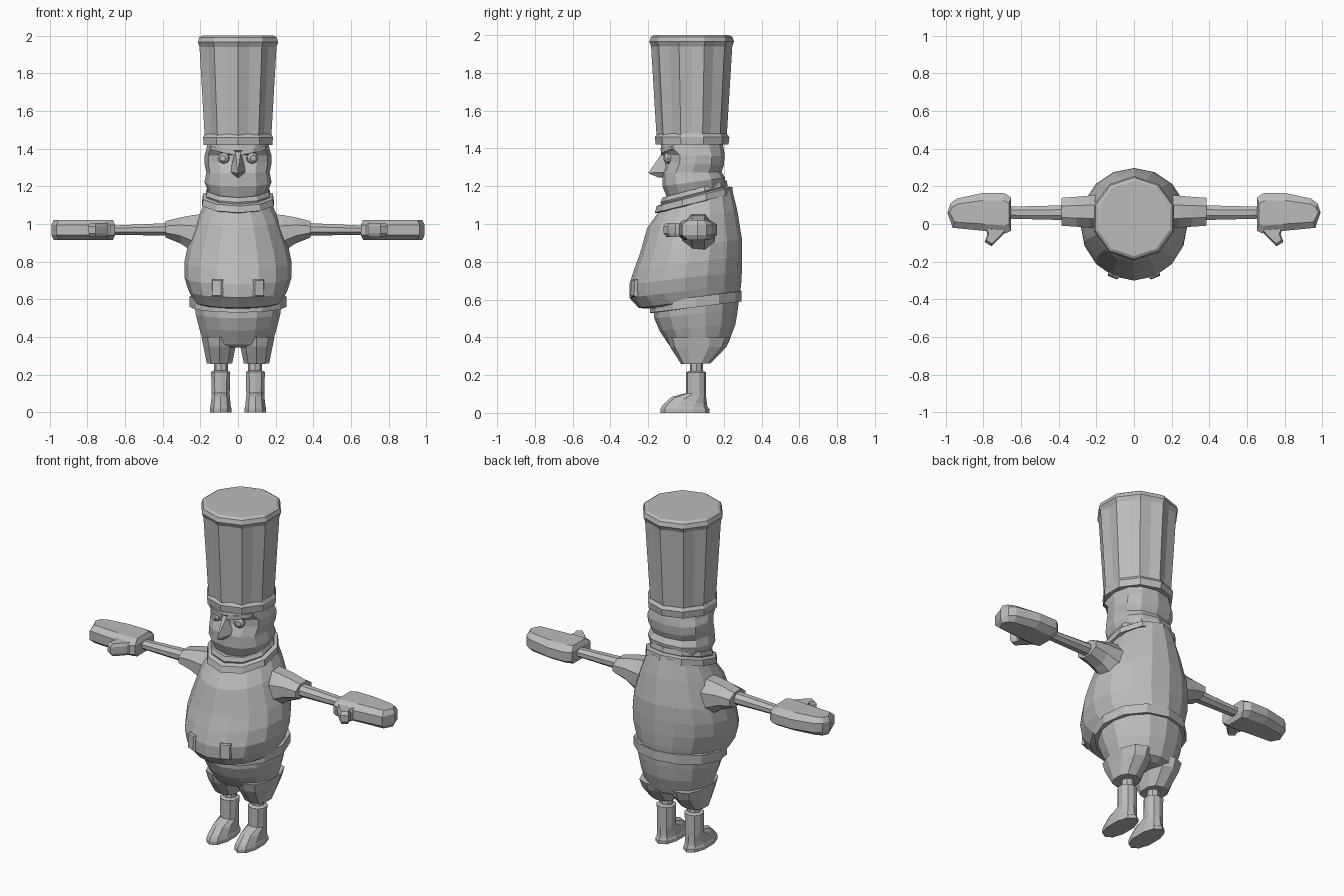
import bpy, math
from mathutils import Vector, Matrix

grey = bpy.data.materials.new("plain_grey")
grey.diffuse_color = (0.5, 0.5, 0.5, 1)


def mesh(name, verts, faces):
    me = bpy.data.meshes.new(name)
    me.from_pydata([tuple(v) for v in verts], [], faces)
    me.materials.append(grey)
    ob = bpy.data.objects.new(name, me)
    bpy.context.collection.objects.link(ob)
    bpy.context.view_layer.objects.active = ob
    bpy.ops.object.mode_set(mode='EDIT')
    bpy.ops.mesh.select_all(action='SELECT')
    bpy.ops.mesh.normals_make_consistent(inside=False)
    bpy.ops.object.mode_set(mode='OBJECT')
    return ob


def loft(name, rings):
    """Skin a list of equal-length rings and cap both ends."""
    n = len(rings[0])
    faces = [(r * n + i, r * n + (i + 1) % n, (r + 1) * n + (i + 1) % n, (r + 1) * n + i)
             for r in range(len(rings) - 1) for i in range(n)]
    faces += [tuple(range(n)), tuple(range((len(rings) - 1) * n, len(rings) * n))]
    return mesh(name, [v for r in rings for v in r], faces)


def ring(yf, zf, yb, zb, w, n=16, cx=0, power=1):
    """Tilted oval from a front point to a back point, with half width w."""
    out = []
    for i in range(n):
        a = 2 * math.pi * i / n
        s, c = math.sin(a), math.cos(a)
        s = math.copysign(abs(s) ** power, s)
        c = math.copysign(abs(c) ** power, c)
        out.append((cx + w * s, (yf + yb) / 2 + c * (yb - yf) / 2,
                    (zf + zb) / 2 + c * (zb - zf) / 2))
    return out


def ovals(name, rows, n=16, cx=0, power=1):
    return loft(name, [ring(*r, n=n, cx=cx, power=power) for r in rows])


# Torso with hanging belly
ovals("torso", [(-.14, 1.07, .245, 1.18, .17), (-.205, .98, .272, 1.07, .218),
                (-.245, .84, .296, .92, .268), (-.275, .76, .297, .83, .285),
                (-.30, .68, .296, .75, .284), (-.30, .61, .292, .68, .262),
                (-.25, .555, .285, .625, .235), (-.17, .55, .27, .61, .22)])

# Belt
ovals("belt", [(-.17, .53, .275, .59, .235), (-.19, .53, .295, .59, .257),
               (-.19, .585, .295, .645, .257), (-.17, .585, .275, .645, .235)], n=12)

# Trousers: hips and two short legs
ovals("trouser_hips", [(-.17, .54, .28, .60, .235), (-.168, .50, .275, .55, .23),
                       (-.14, .435, .262, .47, .212), (-.09, .36, .225, .37, .185),
                       (-.06, .345, .19, .35, .13)], n=14)

# Collar: lower flange and upper band
ovals("collar_lower", [(-.14, 1.055, .225, 1.155, .17), (-.165, 1.06, .25, 1.16, .2),
                       (-.155, 1.095, .245, 1.195, .195), (-.12, 1.11, .21, 1.20, .165)], n=10)
ovals("collar_upper", [(-.125, 1.09, .215, 1.19, .165), (-.135, 1.115, .22, 1.205, .178),
                       (-.125, 1.14, .215, 1.23, .17), (-.1, 1.14, .19, 1.23, .14)], n=10)

# Head
ovals("head", [(-.09, 1.08, .19, 1.18, .145), (-.10, 1.14, .205, 1.21, .16),
               (-.125, 1.20, .208, 1.245, .178), (-.125, 1.27, .188, 1.275, .168),
               (-.10, 1.33, .20, 1.31, .178), (-.10, 1.365, .205, 1.36, .178),
               (-.135, 1.39, .20, 1.40, .168), (-.13, 1.44, .19, 1.44, .16)],
      n=12, power=.85)

# Nose
mesh("nose", [(-.014, -.12, 1.385), (.014, -.12, 1.385), (-.043, -.10, 1.275), (.043, -.10, 1.275),
              (0, -.20, 1.27), (0, -.145, 1.245), (0, -.09, 1.25)],
     [(0, 1, 4), (0, 4, 2), (1, 3, 4), (2, 4, 5), (3, 5, 4), (2, 5, 6), (3, 6, 5),
      (0, 2, 6), (0, 6, 1), (1, 6, 3)])

# Pleated hat
def pleat(z, r, depth):
    return [((r - depth * (i % 2)) * math.sin(math.pi * i / 10),
             .03 + (r - depth * (i % 2)) * math.cos(math.pi * i / 10), z) for i in range(20)]


loft("hat_crown", [pleat(1.45, .185, .016), pleat(1.94, .215, .018),
                   pleat(1.965, .224, .011), pleat(1.99, .216, .011), pleat(2.0, .20, .01)])
ovals("hat_band", [(-.14, 1.42, .20, 1.42, .17), (-.16, 1.42, .225, 1.42, .192),
                   (-.165, 1.46, .23, 1.46, .195), (-.15, 1.478, .215, 1.478, .185)], n=10)

for side, s in (("left", 1), ("right", -1)):
    # Eye and slanted brow
    m = Matrix.Translation((s * .075, -.09, 1.35)) @ Matrix.Rotation(s * .25, 4, 'Z')
    loft(side + "_eye", [[m @ Vector((r * math.cos(k * math.pi / 4), y, r * math.sin(k * math.pi / 4)))
                          for k in range(8)] for y, r in ((.04, .032), (-.012, .03), (-.026, .016))])
    loft(side + "_brow", [[(s * x, y, z + h), (s * x, y + .05, z + h),
                           (s * x, y + .05, z - h), (s * x, y, z - h)]
                          for x, y, z, h in ((.012, -.132, 1.375, .011), (.08, -.125, 1.39, .012),
                                             (.145, -.075, 1.405, .008))])

    # Pocket flap on the belly
    m = Matrix.Translation((s * .105, -.262, .66)) @ Matrix.Rotation(s * .38, 4, 'Z') \
        @ Matrix.Rotation(-.06, 4, 'X')
    loft(side + "_pocket", [[m @ Vector((x * w, y, z * h)) for x, z in ((-1, -1), (1, -1), (1, 1), (-1, 1))]
                            for y, w, h in ((.05, .03, .046), (-.014, .03, .046), (-.022, .025, .04))])

    # Trouser leg
    ovals(side + "_trouser_leg", [(-.10, .40, .235, .40, .1), (-.085, .35, .215, .35, .089),
                                  (-.025, .258, .13, .262, .07)], n=10, cx=s * .098, power=.85)

    # Ankle and boot
    ovals(side + "_ankle", [(.02, .20, .09, .20, .037), (.02, .28, .09, .28, .037)], n=8, cx=s * .09)
    ovals(side + "_boot", [(-.135, 0, .125, 0, .06), (-.135, .02, .125, .02, .06),
                           (-.125, .04, .118, .025, .056), (-.075, .085, .112, .04, .052),
                           (.0, .105, .106, .09, .05), (.0, .215, .106, .215, .053),
                           (.02, .222, .09, .222, .037)], n=10, cx=s * .092, power=.9)

    # Sleeve and forearm: octagons along x
    def tube(name, rows):
        loft(name, [[(s * x, y + ry * math.cos(math.pi * (k + .5) / 4),
                      z + rz * math.sin(math.pi * (k + .5) / 4)) for k in range(8)]
                    for x, y, z, ry, rz in rows])

    tube(side + "_sleeve", [(.16, .065, .935, .10, .13), (.24, .065, .95, .092, .105),
                            (.305, .065, .966, .086, .075), (.385, .065, .972, .08, .047),
                            (.385, .065, .972, .05, .035)])
    tube(side + "_forearm", [(.34, .06, .972, .043, .037), (.68, .06, .967, .034, .026)])

    # Mitten hand: rounded outline stacked in z
    outline = [(.652, -.035), (.652, .14), (.685, .163), (.80, .165), (.94, .135), (.975, .108),
               (.99, .06), (.962, -.02), (.79, -.037), (.68, -.05)]
    loft(side + "_hand", [[(s * (.82 + (x - .82) * f), .06 + (y - .06) * g, z) for x, y in outline]
                          for z, f, g in ((.915, .93, .62), (.942, 1, 1), (.996, 1, 1), (1.022, .93, .62))])

    # Thumb
    thumb = [(.672, -.03), (.79, -.02), (.778, -.055), (.793, -.095), (.757, -.118), (.70, -.062)]
    loft(side + "_thumb", [[(s * (.74 + (x - .74) * f), -.05 + (y + .05) * f, z) for x, y in thumb]
                           for z, f in ((.932, .8), (.95, 1), (.988, 1), (1.006, .8))])
